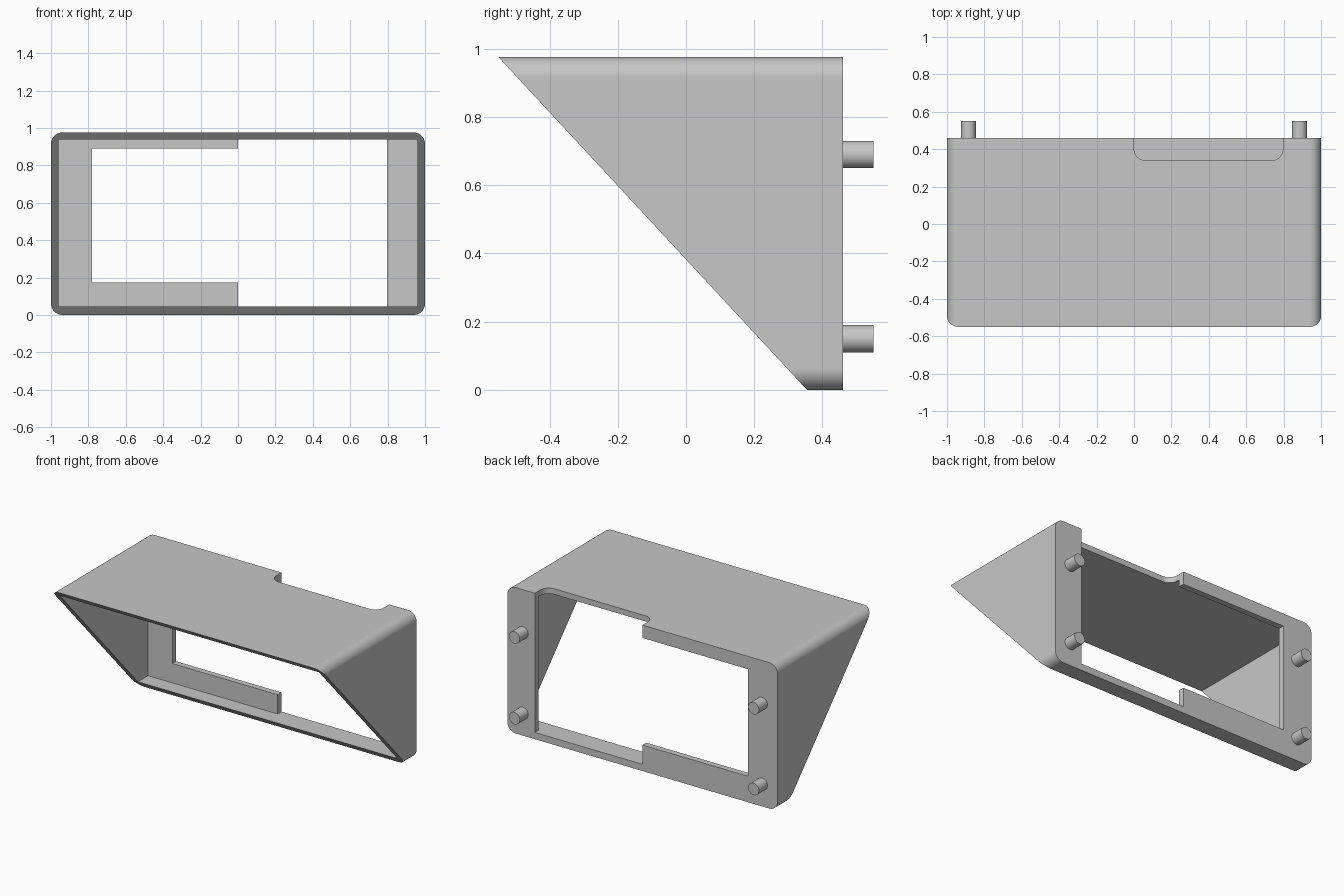
import bpy
import bmesh
import math
from mathutils import Vector

cube = bpy.data.objects.get("Cube")
if cube:
    bpy.data.objects.remove(cube)

grey = bpy.data.materials.new("matte_grey")
grey.use_nodes = True
grey.diffuse_color = (0.57, 0.57, 0.57, 1)
grey.node_tree.nodes["Principled BSDF"].inputs["Base Color"].default_value = (0.57, 0.57, 0.57, 1)

TOP, BACK, WALL = 0.976, 0.46, 0.04
FLOOR, CEILING = 0.045, 0.938

# Maps profile coordinates (a, b) and depth d to x, y, z
PLANES = {
    "x": lambda a, b, d: (d, a, b),
    "y": lambda a, b, d: (a, d, b),
    "z": lambda a, b, d: (a, b, d),
}


def prism(name, profile, axis, start, end):
    """Extrude a closed profile along an axis."""
    place = PLANES[axis]
    bm = bmesh.new()
    face = bm.faces.new([bm.verts.new(place(a, b, start)) for a, b in profile])
    ext = bmesh.ops.extrude_face_region(bm, geom=[face])
    shift = Vector(place(0, 0, end - start))
    bmesh.ops.translate(bm, vec=shift, verts=[v for v in ext["geom"] if isinstance(v, bmesh.types.BMVert)])
    bmesh.ops.recalc_face_normals(bm, faces=bm.faces)
    mesh = bpy.data.meshes.new(name)
    bm.to_mesh(mesh)
    bm.free()
    mesh.materials.append(grey)
    obj = bpy.data.objects.new(name, mesh)
    bpy.context.collection.objects.link(obj)
    return obj


def rect(a0, b0, a1, b1, radius=0, steps=10):
    """Rectangle profile with optional rounded corners."""
    if not radius:
        return [(a0, b0), (a1, b0), (a1, b1), (a0, b1)]
    centres = [(a1 - radius, b1 - radius), (a0 + radius, b1 - radius),
               (a0 + radius, b0 + radius), (a1 - radius, b0 + radius)]
    return [(ca + radius * math.cos(t), cb + radius * math.sin(t))
            for q, (ca, cb) in enumerate(centres)
            for t in [math.pi / 2 * (q + i / steps) for i in range(steps + 1)]]


def activate(obj):
    bpy.ops.object.select_all(action="DESELECT")
    obj.select_set(True)
    bpy.context.view_layer.objects.active = obj


def cut(target, cutter):
    cutter.hide_render = True
    activate(target)
    mod = target.modifiers.new("cut", "BOOLEAN")
    mod.operation = "DIFFERENCE"
    mod.solver = "EXACT"
    mod.object = cutter
    bpy.ops.object.modifier_apply(modifier=mod.name)
    bpy.data.objects.remove(cutter)


# Hood: rounded box, hollowed from the front, leaving a thin back flange
hood = prism("hood", rect(-1, 0, 1, TOP, 0.062), "y", -0.7, BACK)
cut(hood, prism("cavity", rect(-0.96, FLOOR, 0.96, CEILING), "y", -0.9, BACK - WALL))

# Stepped window through the back flange
window = [(-0.78, 0.174), (0, 0.174), (0, FLOOR), (0.797, FLOOR),
          (0.797, CEILING), (0, CEILING), (0, 0.89), (-0.78, 0.89)]
cut(hood, prism("window", window, "y", 0.3, 0.6))

# Rounded notch in the rear edge of the roof
cut(hood, prism("notch", rect(0, 0.34, 0.797, 0.8, 0.062), "z", 0.8, 1.2))

# Sloping front opening
slope = [(-0.822, 1.269), (0.6265, -0.293), (-0.822, -0.293)]
cut(hood, prism("slope", slope, "x", -1.5, 1.5))

activate(hood)
bpy.ops.object.shade_smooth_by_angle(angle=math.radians(30))
weighted = hood.modifiers.new("even_shading", "WEIGHTED_NORMAL")
weighted.keep_sharp = True

# Mounting pins on the back flange
for side, x in (("right", -0.885), ("left", 0.885)):
    for level, z in (("lower", 0.15), ("upper", 0.69)):
        pin = prism(f"{side}_{level}_pin", rect(x - 0.04, z - 0.04, x + 0.04, z + 0.04, 0.0399, 8),
                    "y", BACK - 0.01, 0.55)
        activate(pin)
        bpy.ops.object.shade_smooth_by_angle(angle=math.radians(30))
